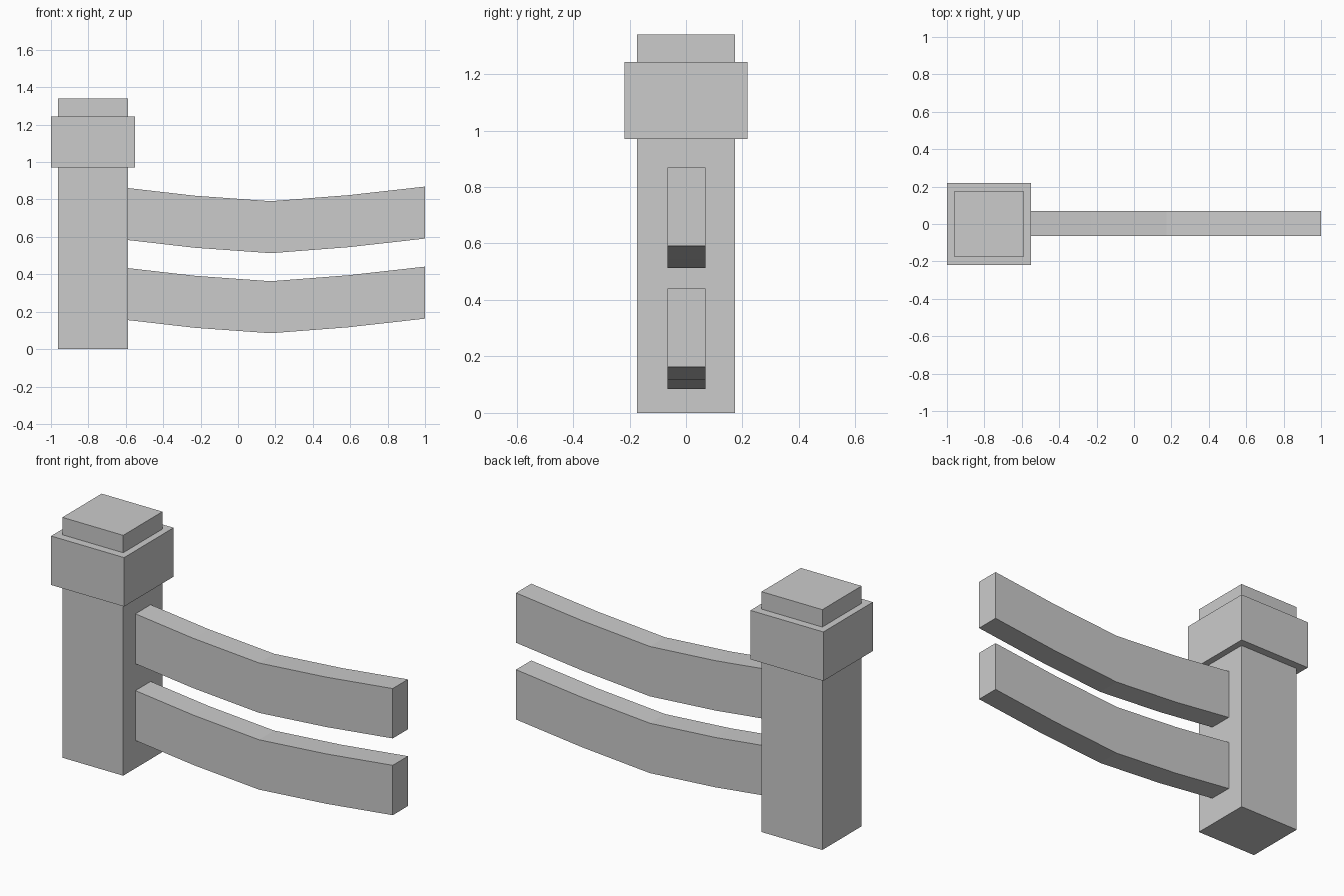
import bpy
import bmesh
from mathutils import Vector

cube = bpy.data.objects.get("Cube")
if cube:
    bpy.data.objects.remove(cube, do_unlink=True)

# Single plain material
grey = bpy.data.materials.new("light_grey")
grey.use_nodes = True
colour = (0.6, 0.6, 0.6, 1)
grey.diffuse_color = colour
grey.node_tree.nodes["Principled BSDF"].inputs["Base Color"].default_value = colour


def finish(name, bm):
    bmesh.ops.recalc_face_normals(bm, faces=bm.faces)
    mesh = bpy.data.meshes.new(name)
    bm.to_mesh(mesh)
    bm.free()
    mesh.materials.append(grey)
    obj = bpy.data.objects.new(name, mesh)
    bpy.context.collection.objects.link(obj)
    return obj


def block(name, low, high):
    """Box between two opposite corners."""
    low, high = Vector(low), Vector(high)
    bm = bmesh.new()
    bmesh.ops.create_cube(bm, size=1)
    bmesh.ops.scale(bm, vec=high - low, verts=bm.verts)
    bmesh.ops.translate(bm, vec=(low + high) / 2, verts=bm.verts)
    return finish(name, bm)


def rail(name, top_line, depth, drop, y_front, y_back):
    """Sagging beam: a bent side profile extruded across its width."""
    bm = bmesh.new()
    outline = [(x, z - drop) for x, z in top_line]
    outline += [(x, z - drop - depth) for x, z in reversed(top_line)]
    side = bm.faces.new([bm.verts.new((x, y_front, z)) for x, z in outline])
    result = bmesh.ops.extrude_face_region(bm, geom=[side])
    moved = [v for v in result["geom"] if isinstance(v, bmesh.types.BMVert)]
    bmesh.ops.translate(bm, vec=(0, y_back - y_front, 0), verts=moved)
    return finish(name, bm)


# Post with its collar and raised top
block("post", (-0.962, -0.173, 0), (-0.587, 0.173, 0.97))
block("post_collar", (-1, -0.218, 0.97), (-0.55, 0.218, 1.243))
block("post_top", (-0.962, -0.173, 1.243), (-0.587, 0.173, 1.34))

# Two matching rails that sag in the middle
sag = [(-0.587, 0.861), (-0.23, 0.82), (0.175, 0.791), (0.59, 0.823), (1.0, 0.869)]
for label, drop in (("upper_rail", 0), ("lower_rail", 0.428)):
    rail(label, sag, 0.278, drop, -0.065, 0.069)
